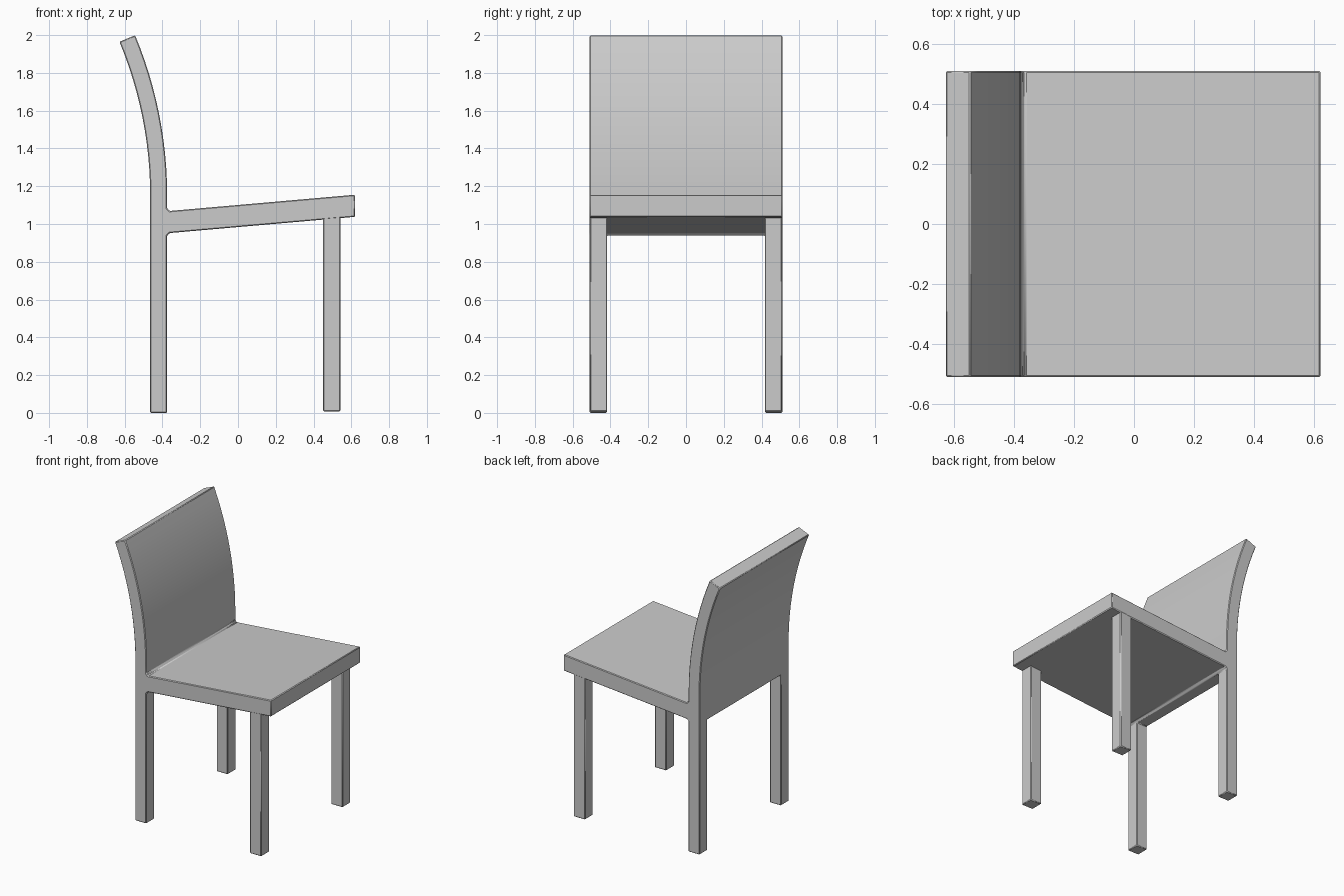
import bpy, bmesh, math
from mathutils import Vector

if "Cube" in bpy.data.objects:
    bpy.data.objects.remove(bpy.data.objects["Cube"])

HALF_W = 0.51     # half width of chair
LEG = 0.092       # leg thickness


def finish(bm, name):
    bmesh.ops.recalc_face_normals(bm, faces=bm.faces)
    mesh = bpy.data.meshes.new(name)
    bm.to_mesh(mesh)
    bm.free()
    ob = bpy.data.objects.new(name, mesh)
    bpy.context.collection.objects.link(ob)
    bev = ob.modifiers.new("edge", 'BEVEL')
    bev.width = 0.005
    bev.segments = 1
    bev.limit_method = 'ANGLE'
    bev.angle_limit = math.radians(40)
    bpy.ops.object.select_all(action='DESELECT')
    bpy.context.view_layer.objects.active = ob
    ob.select_set(True)
    bpy.ops.object.shade_smooth_by_angle(angle=math.radians(30))
    return ob


def arc(radius, steps=12, cx=-2.585, cz=1.15, end=22.6):
    return [(cx + radius * math.cos(math.radians(end * i / steps)),
             cz + radius * math.sin(math.radians(end * i / steps)))
            for i in range(steps + 1)]


# Side profile of seat and curved back
profile = [(-0.465, 0.94), (-0.375, 0.94), (-0.363, 0.952),
           (0.62, 1.038), (0.62, 1.155), (-0.363, 1.069), (-0.375, 1.082)]
profile += arc(2.21)
profile += arc(2.12)[::-1]

bm = bmesh.new()
face = bm.faces.new([bm.verts.new((x, -HALF_W, z)) for x, z in profile])
ext = bmesh.ops.extrude_face_region(bm, geom=[face])
bmesh.ops.translate(bm, vec=(0, 2 * HALF_W, 0),
                    verts=[g for g in ext["geom"] if isinstance(g, bmesh.types.BMVert)])

# Rear legs grow straight down out of the back's lower edge
bottom = [f for f in bm.faces if all(abs(v.co.z - 0.94) < 1e-4 for v in f.verts)]
for y in (-HALF_W + LEG, HALF_W - LEG):
    bottom = [f for f in bm.faces if all(abs(v.co.z - 0.94) < 1e-4 for v in f.verts)]
    geom = bottom + list({e for f in bottom for e in f.edges}) + list({v for f in bottom for v in f.verts})
    bmesh.ops.bisect_plane(bm, geom=geom, plane_co=(0, y, 0), plane_no=(0, 1, 0))
feet = [f for f in bm.faces
        if all(abs(v.co.z - 0.94) < 1e-4 for v in f.verts)
        and abs(f.calc_center_median().y) > 0.3]
ext = bmesh.ops.extrude_discrete_faces(bm, faces=feet)
for f in ext["faces"]:
    for v in f.verts:
        v.co.z = 0.0
bmesh.ops.remove_doubles(bm, verts=bm.verts, dist=1e-5)
finish(bm, "seat_back_and_rear_legs")

# Front legs, tops sloped to follow the underside of the seat
for side, label in ((-1, "left"), (1, "right")):
    bm = bmesh.new()
    bmesh.ops.create_cube(bm, size=1)
    for v in bm.verts:
        x = 0.496 + v.co.x * LEG
        top = 0.952 + (x + 0.363) * 0.0875 + 0.01
        v.co = Vector((x, side * (HALF_W - 0.001 - LEG / 2) + v.co.y * LEG,
                       top if v.co.z > 0 else 0.008))
    finish(bm, "front_leg_" + label)
